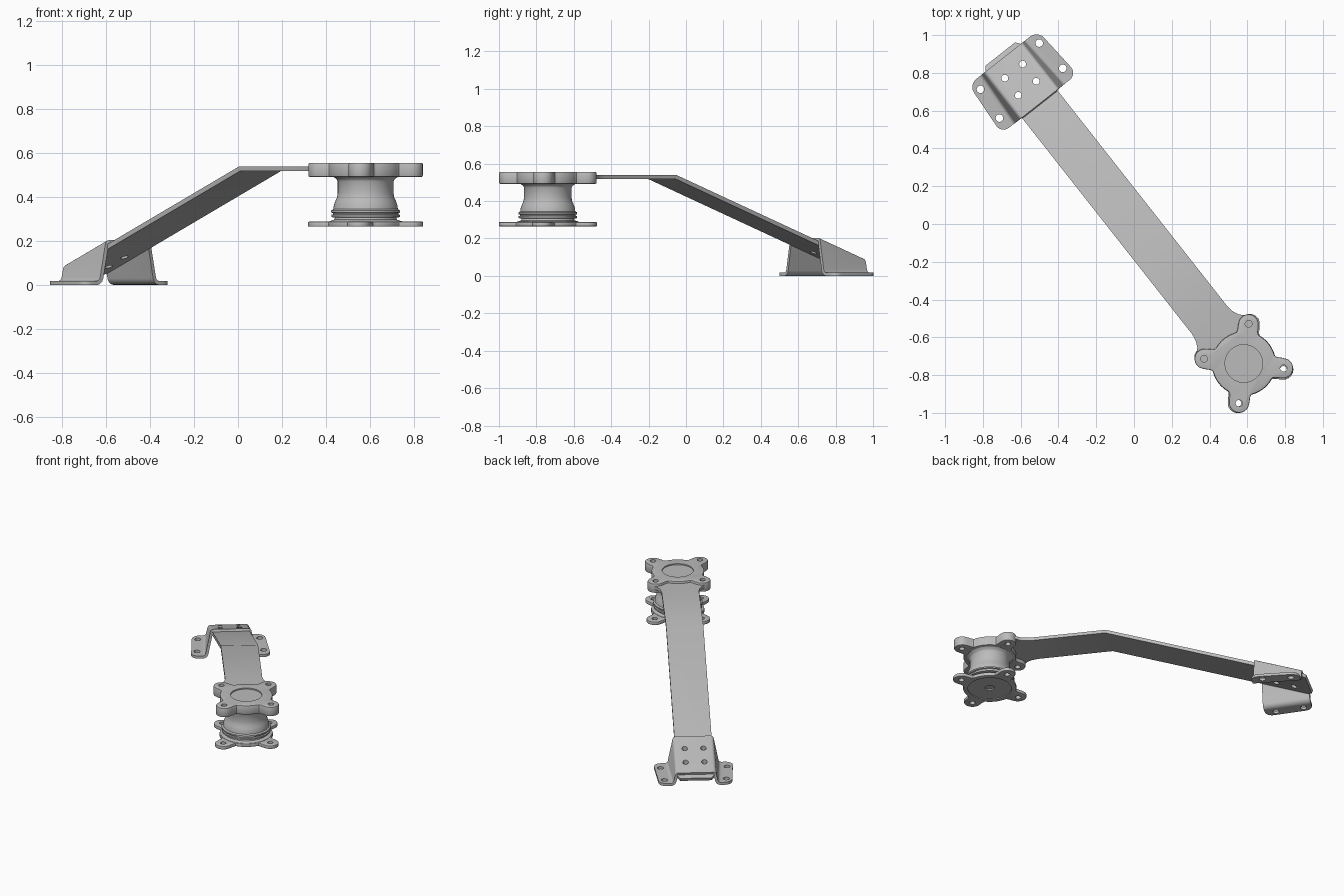
import bpy, bmesh, math
from mathutils import Matrix

if "Cube" in bpy.data.objects:
    bpy.data.objects.remove(bpy.data.objects["Cube"])

TURN = Matrix.Rotation(math.radians(-51.8), 4, 'Z')   # arm runs along local x
HUB = 0.94                                            # hub centre on the arm axis
SLOPE = 0.365
BEND = 0.16

grey = bpy.data.materials.new("metal grey")
grey.use_nodes = True
grey.diffuse_color = (0.5, 0.5, 0.5, 1)
grey.node_tree.nodes["Principled BSDF"].inputs["Base Color"].default_value = (0.5, 0.5, 0.5, 1)


def arm_top(x):
    return 0.54 + min(0, x - BEND) * SLOPE


def finish(bm, name):
    bmesh.ops.recalc_face_normals(bm, faces=bm.faces)
    me = bpy.data.meshes.new(name)
    bm.to_mesh(me)
    bm.free()
    me.materials.append(grey)
    ob = bpy.data.objects.new(name, me)
    bpy.context.collection.objects.link(ob)
    ob.matrix_world = TURN
    return ob


def select(ob):
    bpy.ops.object.select_all(action='DESELECT')
    ob.select_set(True)
    bpy.context.view_layer.objects.active = ob


def apply(ob, kind, **settings):
    mod = ob.modifiers.new(kind.lower(), kind)
    for key, value in settings.items():
        setattr(mod, key, value)
    select(ob)
    bpy.ops.object.modifier_apply(modifier=mod.name)


def smooth(ob):
    select(ob)
    bpy.ops.object.shade_smooth_by_angle(angle=math.radians(30))


def drill(ob, x, y, r, low, high):
    bm = bmesh.new()
    place = Matrix.Translation((x, y, (low + high) / 2))
    bmesh.ops.create_cone(bm, cap_ends=True, segments=32, radius1=r, radius2=r,
                          depth=high - low, matrix=place)
    cutter = finish(bm, "hole_cutter")
    cutter.hide_render = True
    apply(ob, 'BOOLEAN', operation='DIFFERENCE', solver='EXACT', object=cutter)
    bpy.data.objects.remove(cutter)


def strip(rows):
    """Sheet lofted through equal rows of points, facing up."""
    bm = bmesh.new()
    grid = [[bm.verts.new(p) for p in row] for row in rows]
    for a, b in zip(grid, grid[1:]):
        for i in range(len(a) - 1):
            bm.faces.new((a[i], b[i], b[i + 1], a[i + 1]))
    bm.normal_update()
    return bm


def thicken(bm, name, t):
    ob = finish(bm, name)
    if sum(p.normal.z * p.area for p in ob.data.polygons) < 0:
        ob.data.flip_normals()
    apply(ob, 'SOLIDIFY', thickness=t, offset=-1, use_even_offset=True)
    return ob


def lobed_plate(name, low, high, scale, twist, rim):
    """Round plate with four lobes blended into its edge."""
    bm = bmesh.new()
    ring = []
    count, d, w = 144, 0.208, 0.054
    for i in range(count):
        a = 2 * math.pi * i / count
        phi = abs((a % (math.pi / 2)) - math.pi / 4)
        s = math.sin(phi)
        if d * math.tan(phi) < w and s * d < w * math.cos(phi):
            lobe = d * math.cos(phi) + math.sqrt(w * w - (d * s) ** 2)
        else:
            lobe = w / s
        r = scale * (0.168 ** 18 + lobe ** 18) ** (1 / 18)
        ring.append(bm.verts.new((HUB + r * math.cos(a + twist), r * math.sin(a + twist), low)))
    face = bm.faces.new(ring)
    top = bmesh.ops.extrude_face_region(bm, geom=[face])
    verts = [g for g in top["geom"] if isinstance(g, bmesh.types.BMVert)]
    bmesh.ops.translate(bm, verts=verts, vec=(0, 0, high - low))
    ob = finish(bm, name)
    apply(ob, 'BEVEL', width=rim, segments=2, limit_method='ANGLE', angle_limit=math.radians(50))
    for k in range(4):
        a = math.pi / 4 + k * math.pi / 2 + twist
        drill(ob, HUB + 0.212 * math.cos(a), 0.212 * math.sin(a), 0.018, low - 0.1, high + 0.1)
    return ob


# Bent arm, flared where it meets the hub
outline = [(-1.145, 0.1), (-1.12, 0.119), (BEND, 0.119), (0.65, 0.119), (0.69, 0.126),
           (0.72, 0.14), (0.75, 0.17), (0.80, 0.17), (HUB, 0.12)]
arm = thicken(strip([[(x, -w, arm_top(x)), (x, w, arm_top(x))] for x, w in outline]), "arm", 0.022)

# Folded foot bracket: sloping top, splayed walls, two floor flanges
rows = []
for x, base, edge in ((-1.12, 0.145, 0.232), (-0.81, 0.165, 0.255)):
    z = arm_top(x) + 0.018
    half = [(edge, 0.018), (base, 0.018), (0.128, z)]
    rows.append([(x, -y, h) for y, h in half] + [(x, y, h) for y, h in reversed(half)])
bm = strip(rows)
folds = [e for e in bm.edges if not e.is_boundary]
bmesh.ops.bevel(bm, geom=folds, offset=0.016, segments=4, profile=0.5, affect='EDGES')
corners = [v for v in bm.verts if abs(v.co.y) > 0.22 and len(v.link_edges) == 2]
bmesh.ops.bevel(bm, geom=corners, offset=0.05, segments=6, profile=0.5, affect='VERTICES')
bracket = thicken(bm, "foot_bracket", 0.018)

# Bolt holes through bracket and arm, and through the flanges
for side in (-1, 1):
    for x in (-1.03, -0.914):
        for part in (bracket, arm):
            drill(part, x, side * 0.06, 0.018, -0.1, 0.4)
    for x, y in ((-1.063, 0.198), (-0.881, 0.213)):
        drill(bracket, x, side * y, 0.02, -0.1, 0.06)

# Upper and lower lobed plates of the mount
upper = lobed_plate("upper_plate", 0.492, 0.556, 1.0, 0.0, 0.006)
drill(upper, HUB, 0, 0.1, 0.548, 0.6)
lower = lobed_plate("lower_plate", 0.265, 0.288, 1.01, -0.03, 0.004)
drill(lower, HUB, 0, 0.14, 0.2, 0.271)
drill(lower, HUB, 0, 0.03, 0.2, 0.4)

# Turned mount body between the plates
profile = [(0, 0.28), (0.168, 0.28), (0.165, 0.29), (0.143, 0.297), (0.14, 0.306), (0.156, 0.309),
           (0.156, 0.319), (0.149, 0.322), (0.149, 0.327), (0.157, 0.33), (0.157, 0.339),
           (0.147, 0.345), (0.145, 0.362), (0.138, 0.382), (0.13, 0.4), (0.127, 0.418),
           (0.127, 0.472), (0.132, 0.482), (0.15, 0.494), (0, 0.5)]
bm = bmesh.new()
verts = [bm.verts.new((HUB + r, 0, z)) for r, z in profile]
edges = [bm.edges.new(pair) for pair in zip(verts, verts[1:])]
bmesh.ops.spin(bm, geom=verts + edges, cent=(HUB, 0, 0), axis=(0, 0, 1),
               angle=2 * math.pi, steps=64, use_duplicate=False)
bmesh.ops.remove_doubles(bm, verts=bm.verts, dist=0.0001)
body = finish(bm, "mount_body")

for part in (arm, bracket, upper, lower, body):
    smooth(part)
